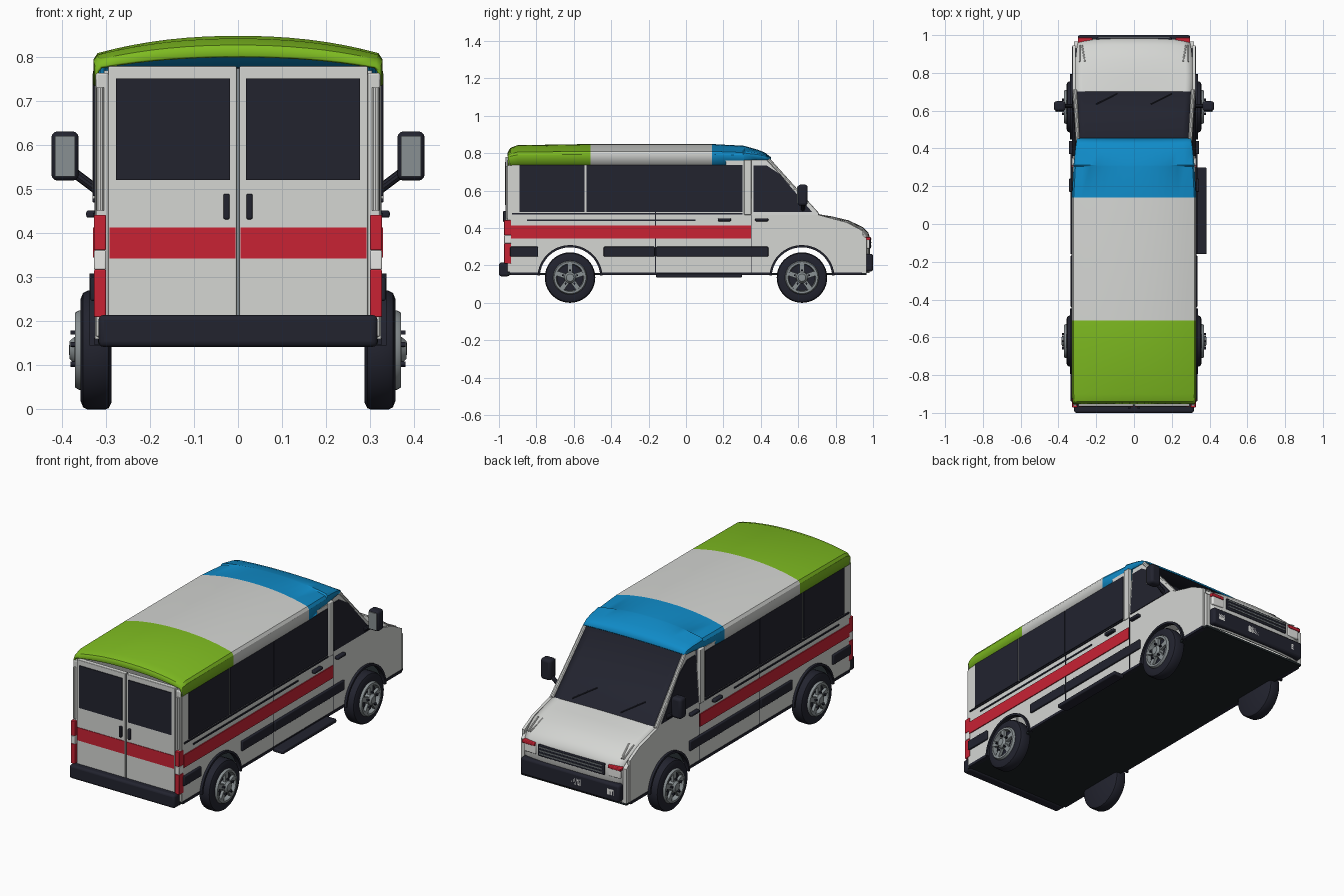
import bpy, bmesh, math
from mathutils import Vector, Matrix

cube = bpy.data.objects.get("Cube")
if cube:
    bpy.data.objects.remove(cube)


def material(name, *rgb):
    m = bpy.data.materials.new(name)
    m.use_nodes = True
    m.diffuse_color = (*rgb, 1)
    m.node_tree.nodes["Principled BSDF"].inputs["Base Color"].default_value = (*rgb, 1)
    return m


white = material("white paint", .66, .67, .65)
dark = material("dark glass and trim", .016, .017, .028)
green = material("green paint", .21, .5, .015)
blue = material("blue paint", .005, .26, .58)
red = material("red paint", .58, .016, .034)
metal = material("grey metal", .25, .28, .29)
floor_mat = material("dark underbody", .012, .017, .019)
lamp = material("pale lamp", .8, .8, .78)


def make(name, bm, mats, mirror=False, bevel=0, thick=0):
    bmesh.ops.recalc_face_normals(bm, faces=bm.faces)
    me = bpy.data.meshes.new(name)
    bm.to_mesh(me)
    bm.free()
    for m in mats if isinstance(mats, list) else [mats]:
        me.materials.append(m)
    me.shade_smooth()
    me.set_sharp_from_angle(angle=math.radians(32))
    ob = bpy.data.objects.new(name, me)
    bpy.context.scene.collection.objects.link(ob)
    if thick:
        mod = ob.modifiers.new("Thickness", "SOLIDIFY")
        mod.thickness, mod.offset = thick, 0
    if bevel:
        mod = ob.modifiers.new("Bevel", "BEVEL")
        mod.width, mod.segments = bevel, 3
    if mirror:
        ob.modifiers.new("Mirror", "MIRROR").use_mirror_merge = False
    return ob


def box(name, x, y, z, mat, mirror=False, bevel=0):
    bm = bmesh.new()
    lo, hi = zip(x, y, z)
    size = Vector(hi) - Vector(lo)
    mid = (Vector(hi) + Vector(lo)) / 2
    bmesh.ops.create_cube(bm, size=1, matrix=Matrix.Translation(mid) @ Matrix.Diagonal((*size, 1)))
    return make(name, bm, mat, mirror, bevel)


def side_plate(name, points, x, mat, lean=0, mirror=True):
    """Flat (y, z) outline given thickness along x; lean tips the top inward."""
    bm = bmesh.new()
    rings = [[bm.verts.new((px - lean * max(0, z - .47), y, z)) for y, z in points] for px in x]
    bm.faces.new(rings[0])
    bm.faces.new(rings[1])
    n = len(points)
    for i in range(n):
        j = (i + 1) % n
        bm.faces.new((rings[0][i], rings[0][j], rings[1][j], rings[1][i]))
    return make(name, bm, mat, mirror)


def loft(name, rows, mats, pick, thick):
    """Skin a list of point rows; pick gives the material slot of each band."""
    bm = bmesh.new()
    grid = [[bm.verts.new(p) for p in row] for row in rows]
    for r in range(len(grid) - 1):
        for a in range(len(grid[r]) - 1):
            f = bm.faces.new((grid[r][a], grid[r][a + 1], grid[r + 1][a + 1], grid[r + 1][a]))
            f.material_index = pick(r)
    return make(name, bm, mats, thick=thick)


def rod(name, a, b, radius, mat, mirror=False):
    a, b = Vector(a), Vector(b)
    bm = bmesh.new()
    turn = (b - a).to_track_quat("Z", "Y").to_matrix().to_4x4()
    bmesh.ops.create_cone(bm, cap_ends=True, segments=10, radius1=radius, radius2=radius,
                          depth=(b - a).length, matrix=Matrix.Translation((a + b) / 2) @ turn)
    return make(name, bm, mat, mirror)


def lathe(name, profile, y, mat):
    """Turn an (x, radius) outline about the axle."""
    bm = bmesh.new()
    vs = [bm.verts.new((x, y, AXLE + r)) for x, r in profile]
    es = [bm.edges.new(p) for p in zip(vs, vs[1:])]
    bmesh.ops.spin(bm, geom=vs + es, cent=(0, y, AXLE), axis=(1, 0, 0), angle=math.tau, steps=40)
    bmesh.ops.remove_doubles(bm, verts=bm.verts, dist=.0004)
    return make(name, bm, mat, True)


AXLE, ARCH, SILL = .135, .163, .16


def arch(y, radius, low, n=20):
    s = math.asin((low - AXLE) / radius)
    steps = [s + (math.pi - 2 * s) * i / n for i in range(n + 1)]
    return [(y - radius * math.cos(t), AXLE + radius * math.sin(t)) for t in steps]


# Side walls and cab sides
wall = (.31, .325)
side_plate("side_wall", [(-.945, SILL)] + arch(-.62, ARCH, SILL) + [(.35, SILL), (.35, .76), (-.945, .76)], wall, white)
side_plate("front_fender", [(.35, SILL)] + arch(.62, ARCH, SILL)
           + [(.945, SILL), (.945, .385), (.86, .43), (.71, .47), (.35, .47)], wall, white)
side_plate("cab_door_frame", [(.35, .47), (.35, .77), (.44, .77), (.71, .47)], wall, white, .07)
side_plate("cab_window", [(.36, .485), (.36, .735), (.43, .735), (.5, .69), (.675, .485)], (.324, .329), dark, .07)
box("door_pillar", (.31, .331), (.31, .35), (.47, .765), white, True, .004)
rod("windscreen_pillar", (.298, .44, .765), (.312, .705, .47), .011, white, True)

# Side glass
for name, y0, y1 in [("rear", -.89, -.543), ("middle", -.533, -.167), ("sliding_door", -.16, .303)]:
    box(name + "_side_window", (.32, .329), (y0, y1), (.485, .738), dark, True)

# Side trim
box("waist_seal", (.32, .331), (-.93, .303), (.472, .48), dark, True)
box("door_rail", (.32, .329), (-.85, .05), (.438, .446), dark, True)
box("red_side_stripe", (.32, .33), (-.935, .348), (.345, .413), red, True)
for name, y0, y1 in [("rear", -.94, -.79), ("middle", -.44, -.167), ("front", -.16, .44)]:
    box(name + "_side_moulding", (.32, .336), (y0, y1), (.247, .3), dark, True, .005)
for name, y in [("sliding", .205), ("cab", .405)]:
    box(name + "_door_handle", (.32, .345), (y - .035, y + .035), (.436, .452), dark, True, .005)
for name, y, z in [("cab", .352, .47), ("sliding", -.163, .74)]:
    box(name + "_door_gap", (.32, .3265), (y - .002, y + .002), (SILL, z), dark, True)
for name, y0, y1 in [("rear", -.94, -.79), ("middle", -.45, .45), ("front", .79, .94)]:
    box(name + "_sill", (.305, .327), (y0, y1), (.148, .163), dark, True)
for name, y in [("rear", -.62), ("front", .62)]:
    side_plate(name + "_arch_moulding", arch(y, ARCH + .011, .145) + arch(y, ARCH - .001, .145)[::-1], (.312, .338), dark)
box("entry_step", (.32, .384), (-.16, .3), (.135, .156), dark, False, .006)
box("underbody", (-.318, .318), (-.96, .965), (.148, .16), floor_mat)

# Roof shell in three colour bands: (y, crown height, half width, skirt height)
roof_rows = []
for y, top, w, skirt in [(-.95, .802, .319, .735), (-.937, .825, .322, .735), (-.9, .839, .325, .738),
                         (-.51, .845, .325, .738), (.14, .845, .325, .738), (.305, .836, .316, .738),
                         (.312, .835, .316, .76), (.385, .814, .308, .765), (.42, .8, .304, .765), (.452, .775, .298, .762)]:
    crown = .36 * (top - skirt)
    shoulder = top - crown - .12 * (top - skirt)
    arc = [(w * .975 * k / 8, y, top - crown * (abs(k) / 8) ** 2.2) for k in range(-8, 9)]
    roof_rows.append([(-w, y, skirt), (-w, y, shoulder)] + arc + [(w, y, shoulder), (w, y, skirt)])
loft("roof", roof_rows, [green, white, blue], lambda r: 0 if r < 3 else 1 if r < 4 else 2, .008)

# Windscreen, bonnet and nose: (y, height, half width, edge drop, edge sweep)
nose_rows = []
for y, z, w, drop, sweep in [(.438, .775, .292, .008, 0), (.7, .472, .308, .004, 0), (.78, .458, .312, .012, 0),
                             (.87, .437, .31, .018, .005), (.945, .4, .302, .022, .012), (.972, .372, .296, .02, .016),
                             (.98, .345, .296, .008, .018), (.978, .16, .296, 0, .018)]:
    nose_rows.append([(w * k / 8, y - sweep * (k / 8) ** 4, z - drop * (k / 8) ** 2) for k in range(-8, 9)])
loft("windscreen_and_bonnet", nose_rows, [dark, white], lambda r: int(r > 0), .008)
side_plate("nose_cheek", [(.93, SILL), (.965, SILL), (.965, .345), (.93, .375)], (.288, .318), white)

# Nose details
box("front_bumper", (-.297, .297), (.955, 1), (.168, .262), dark, False, .012)
box("grille", (-.2, .2), (.97, .988), (.29, .352), dark, False, .004)
for i in range(3):
    box(f"grille_bar_{i}", (-.19, .19), (.98, .992), (.302 + i * .018, .307 + i * .018), metal)
box("front_plate", (-.065, .065), (.99, 1.0), (.2, .235), lamp)
box("fog_lamp", (.225, .265), (.99, 1.0), (.2, .232), lamp, True)
box("headlamp", (.215, .29), (.95, .981), (.29, .345), lamp, True, .006)
box("front_indicator", (.22, .297), (.95, .987), (.335, .352), red, True, .004)
for i, (a, b) in enumerate([(.235, .275), (.262, .287)]):
    rod(f"bonnet_lamp_trim_{i}", (a + .025, .86, .43), (b, .945, .385), .004, lamp, True)
for side in (0, .29):
    rod("wiper", (.2 - side, .69, .49), (.09 - side, .635, .555), .004, dark)

# Wing mirrors
box("mirror_housing", (.362, .424), (.598, .65), (.52, .632), dark, True, .014)
box("mirror_glass", (.37, .416), (.594, .599), (.53, .622), metal, True)
rod("mirror_arm", (.315, .625, .495), (.375, .625, .54), .011, dark, True)

# Rear doors, lamps and bumper
box("rear_corner", (.29, .323), (-.955, -.93), (.165, .765), white, True, .005)
box("rear_door", (.003, .295), (-.965, -.94), (.16, .78), white, True, .003)
box("rear_door_gap", (-.003, .003), (-.958, -.94), (.2, .775), metal)
box("rear_window", (.018, .277), (-.969, -.96), (.522, .752), dark, True)
box("rear_red_stripe", (.006, .292), (-.968, -.96), (.343, .413), red, True)
box("rear_door_handle", (.019, .033), (-.978, -.96), (.432, .49), dark, True, .004)
rod("rear_grab_bar", (.313, -.956, .452), (.313, -.956, .732), .009, white, True)
for name, z0, z1, mat in [("lower_tail", .21, .318, red), ("reverse", .318, .362, lamp), ("upper_tail", .362, .442, red)]:
    box(name + "_lamp", (.3, .327), (-.972, -.935), (z0, z1), mat, True, .003)
box("rear_bumper", (-.317, .317), (-1, -.942), (.142, .215), dark, False, .012)

# Wheels
for name, y in [("rear", -.62), ("front", .62)]:
    lathe(name + "_tyre", [(.288, .0), (.288, .12), (.294, .132), (.302, .135), (.342, .135), (.352, .13),
                           (.358, .115), (.358, .09), (.345, .084), (.345, 0)], y, dark)
    lathe(name + "_rim", [(.346, .092), (.362, .09), (.37, .085), (.37, .074), (.346, .07)], y, metal)
    lathe(name + "_hub", [(.346, .032), (.372, .03), (.383, .02), (.384, 0)], y, metal)
    for i in range(5):
        turn = math.tau * i / 5
        spin = Matrix.Translation((.361, y, AXLE)) @ Matrix.Rotation(turn, 4, "X")
        bm = bmesh.new()
        bmesh.ops.create_cube(bm, matrix=spin @ Matrix.Translation((0, 0, .048)) @ Matrix.Diagonal((.016, .026, .06, 1)))
        make(f"{name}_spoke_{i}", bm, metal, True)
        bm = bmesh.new()
        bmesh.ops.create_cube(bm, matrix=spin @ Matrix.Translation((.012, 0, .04)) @ Matrix.Diagonal((.016, .009, .009, 1)))
        make(f"{name}_wheel_nut_{i}", bm, dark, True)
